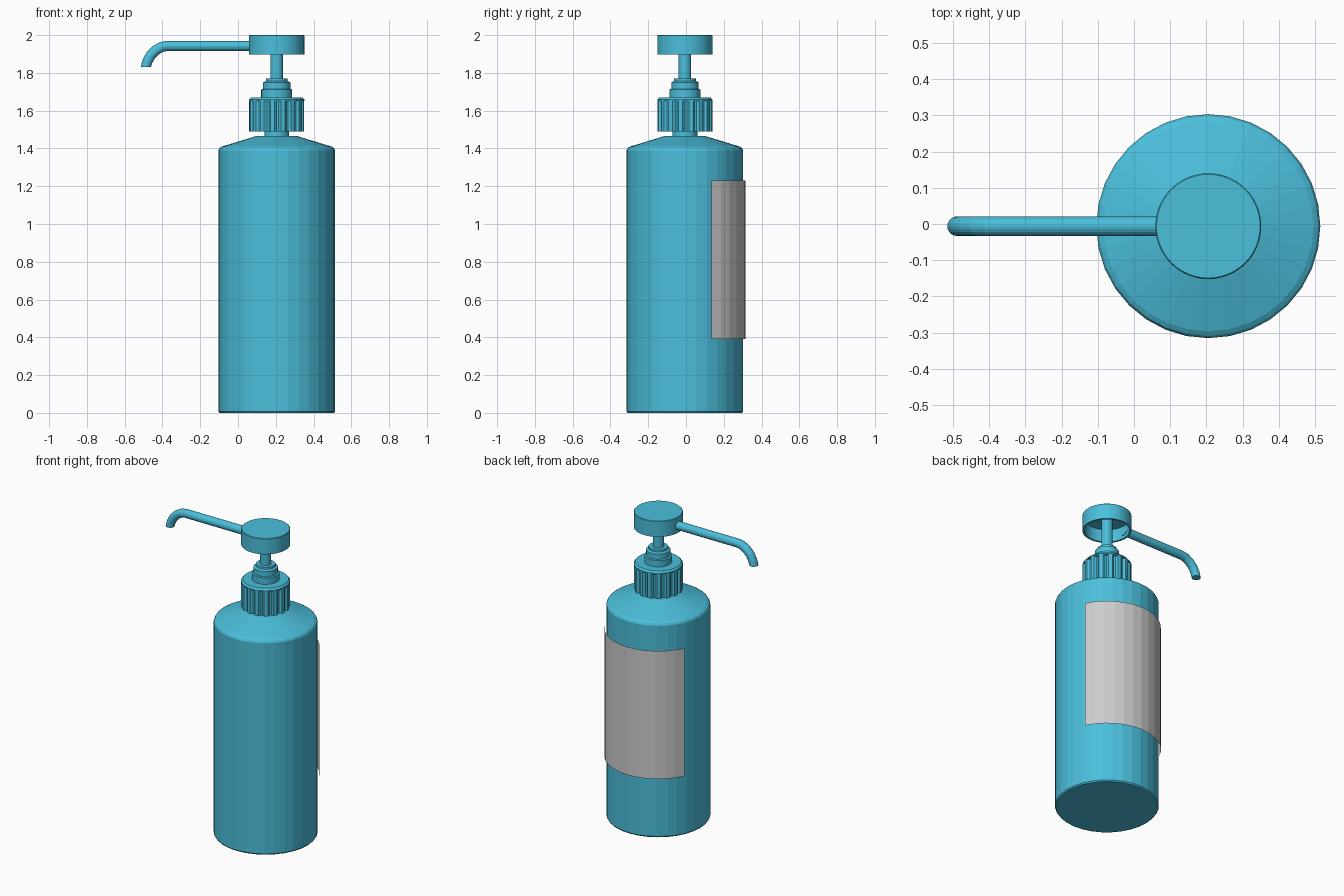
import bpy, bmesh
from math import sin, cos, pi, radians
from mathutils import Vector

if "Cube" in bpy.data.objects:
    bpy.data.objects.remove(bpy.data.objects["Cube"])

CX, CY = 0.205, -0.006   # bottle axis

teal = bpy.data.materials.new("teal_plastic")
teal.diffuse_color = (0.07, 0.52, 0.71, 1)
teal.use_nodes = True
teal.node_tree.nodes["Principled BSDF"].inputs["Base Color"].default_value = teal.diffuse_color


def finish(name, bm, mat=teal):
    bmesh.ops.recalc_face_normals(bm, faces=bm.faces)
    me = bpy.data.meshes.new(name)
    bm.to_mesh(me)
    bm.free()
    ob = bpy.data.objects.new(name, me)
    bpy.context.collection.objects.link(ob)
    if mat:
        me.materials.append(mat)
    return ob


def skin(bm, rings):
    """Join closed vertex rings with quads and cap both ends."""
    n = len(rings[0])
    for a, b in zip(rings, rings[1:]):
        for i in range(n):
            j = (i + 1) % n
            bm.faces.new((a[i], a[j], b[j], b[i]))
    bm.faces.new(rings[0][::-1])
    bm.faces.new(rings[-1])


def lathe(name, profile, segs=32, groove=None):
    """Turn an (r, z[, grooved]) profile round the bottle axis."""
    bm = bmesh.new()
    rings = []
    for r, z, *cut in profile:
        ring = []
        for i in range(segs):
            rr = r - (groove(i) if cut and groove else 0)
            a = 2 * pi * i / segs
            ring.append(bm.verts.new((CX + rr * cos(a), CY + rr * sin(a), z)))
        rings.append(ring)
    skin(bm, rings)
    return finish(name, bm)


# bottle body with sloped shoulder and short neck
lathe("bottle", [(0.303, 0), (0.309, 0.008), (0.309, 1.39), (0.303, 1.402),
                 (0.29, 1.41), (0.11, 1.465), (0.066, 1.467), (0.066, 1.50)])

# screw cap with vertical grip grooves
lathe("screw_cap", [(0.146, 1.49, 1), (0.146, 1.65, 1), (0.146, 1.651),
                    (0.146, 1.658), (0.136, 1.67)], 80,
      lambda i: 0.013 if i % 5 in (0, 1) else 0)

# stepped collar above the cap
lathe("collar", [(0.082, 1.665), (0.082, 1.712), (0.072, 1.715), (0.072, 1.75),
                 (0.058, 1.757), (0.058, 1.77)])

# pump stem
lathe("stem", [(0.033, 1.765), (0.033, 1.985)])

# pump head, hollow underneath
lathe("pump_head", [(0.134, 1.98), (0.134, 1.897), (0.146, 1.897),
                    (0.146, 1.997), (0.143, 2.0)], 48)

# spout swept along a path that bends down at the tip
path = [Vector(p) for p in ((0.075, 1.943), (-0.375, 1.943), (-0.405, 1.937),
                            (-0.435, 1.92), (-0.462, 1.893), (-0.48, 1.86),
                            (-0.488, 1.83))]
bm = bmesh.new()
rings = []
for k, p in enumerate(path):
    t = (path[min(k + 1, len(path) - 1)] - path[max(k - 1, 0)]).normalized()
    if k == 0:
        t = Vector((-1, 0))
    if k == len(path) - 1:
        t = Vector((0, -1))      # mouth cut level
    side = Vector((-t.y, t.x))
    rings.append([bm.verts.new((p.x + side.x * 0.027 * cos(a),
                                CY + 0.027 * sin(a),
                                p.y + side.y * 0.027 * cos(a)))
                  for a in (2 * pi * i / 20 for i in range(20))])
skin(bm, rings)
finish("spout", bm)

# curved label on the back of the bottle
bm = bmesh.new()
N, R = 12, 0.321
cols = []
for i in range(N + 1):
    a = radians(26 + 128 * i / N)
    cols.append([bm.verts.new((CX + R * cos(a), CY + R * sin(a), z))
                 for z in (0.39, 1.23)])
for a, b in zip(cols, cols[1:]):
    bm.faces.new((b[0], a[0], a[1], b[1]))
label = finish("label", bm, None)
# keep the open sheet facing away from the bottle
if label.data.polygons[N // 2].normal.y < 0:
    label.data.flip_normals()
